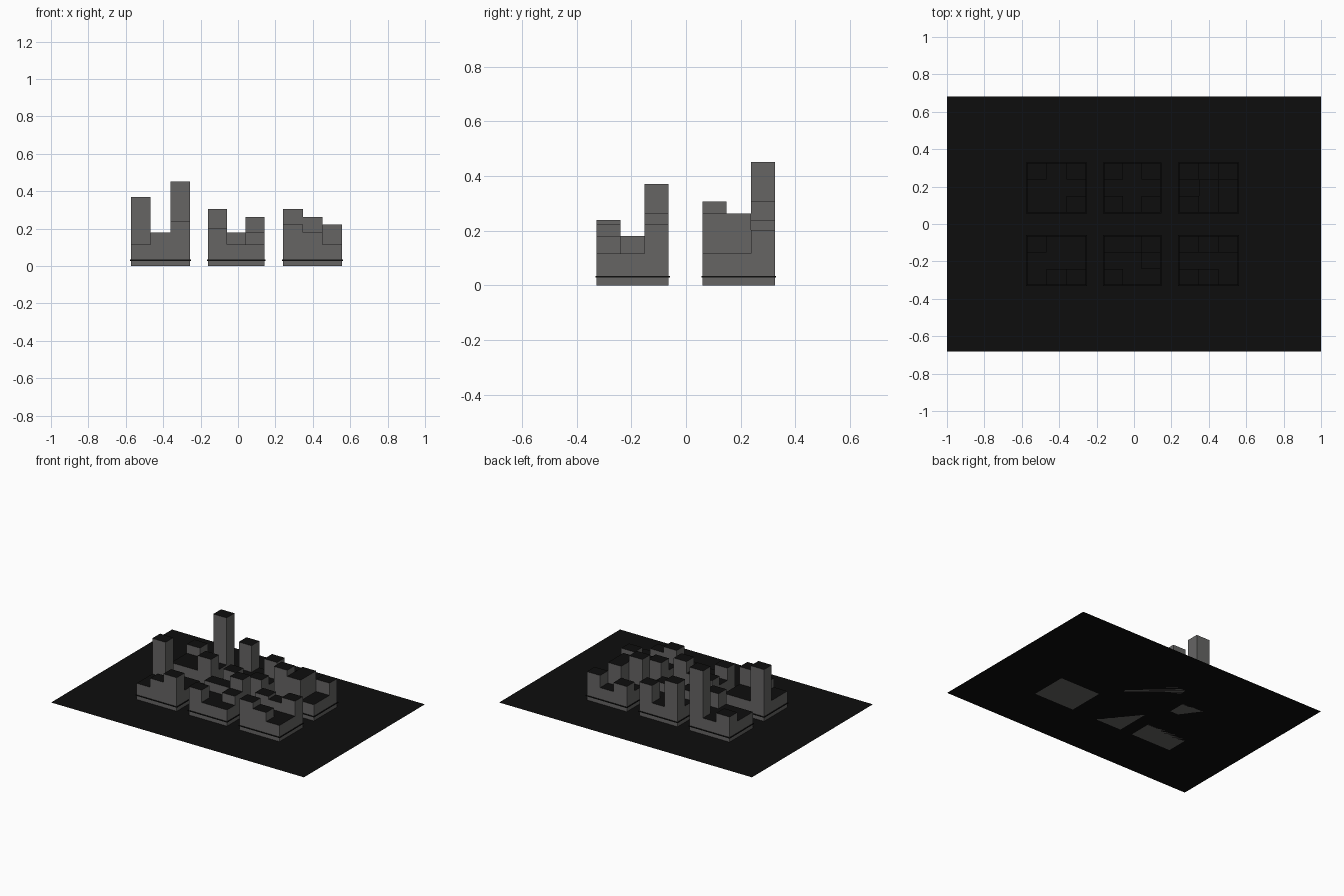
import bpy, bmesh
from mathutils import Matrix

if "Cube" in bpy.data.objects:
    bpy.data.objects.remove(bpy.data.objects["Cube"])


def make_material(name, value):
    m = bpy.data.materials.new(name)
    m.diffuse_color = (value * 1.02, value, value * 0.98, 1)
    m.use_nodes = True
    m.node_tree.nodes["Principled BSDF"].inputs["Base Color"].default_value = m.diffuse_color
    return m


black = make_material("black asphalt", 0.0042)
grey = make_material("grey wall", 0.13)


def box(bm, x0, x1, y0, y1, z0, z1):
    mat = (Matrix.Translation(((x0 + x1) / 2, (y0 + y1) / 2, (z0 + z1) / 2))
           @ Matrix.Diagonal((x1 - x0, y1 - y0, z1 - z0, 1)))
    bmesh.ops.create_cube(bm, size=1, matrix=mat)


def finish(bm, name, mats, black_tops=False):
    bm.normal_update()
    if black_tops:                      # roofs black, walls grey
        for f in bm.faces:
            f.material_index = 1 if f.normal.z > 0.5 else 0
    me = bpy.data.meshes.new(name)
    bm.to_mesh(me)
    bm.free()
    for m in mats:
        me.materials.append(m)
    ob = bpy.data.objects.new(name, me)
    bpy.context.collection.objects.link(ob)


# Flat ground sheet
bm = bmesh.new()
bmesh.ops.create_grid(bm, x_segments=1, y_segments=1, size=1,
                      matrix=Matrix.Diagonal((1, 0.683, 1, 1)))
finish(bm, "ground_sheet", [black])

# City blocks: position ranges, and roof heights (rows run front to back)
L = 0.116
X = {"left": (-0.572, -0.256), "middle": (-0.16, 0.142), "right": (0.241, 0.557)}
Y = {"front": (-0.327, -0.064), "back": (0.061, 0.325)}
HEIGHTS = {
    ("left", "front"): [(L, .18, .24), (L, L, L), (.37, L, L)],
    ("middle", "front"): [(.203, L, L), (L, L, .18), (.18, .18, .263)],
    ("right", "front"): [(.222, .18, L), (L, L, L), (.20, .18, .222)],
    ("left", "back"): [(L, L, .222), (L, L, L), (.18, L, .452)],
    ("middle", "back"): [(.18, L, .18), (L, L, L), (.306, L, .24)],
    ("right", "back"): [(.306, .263, L), (L, .263, L), (.18, L, .203)],
}

for (side, depth), rows in HEIGHTS.items():
    (x0, x1), (y0, y1) = X[side], Y[depth]
    dx, dy = (x1 - x0) / 3, (y1 - y0) / 3
    tag = f"{depth}_{side}"

    # Podium under the towers
    bm = bmesh.new()
    box(bm, x0, x1, y0, y1, 0, 0.028)
    finish(bm, tag + "_podium", [grey, black], True)

    # Thin black ledge around the podium
    bm = bmesh.new()
    e = 0.005
    box(bm, x0 - e, x1 + e, y0 - e, y1 + e, 0.028, 0.034)
    finish(bm, tag + "_ledge", [black])

    # Three by three towers
    bm = bmesh.new()
    for j, row in enumerate(rows):
        for i, h in enumerate(row):
            box(bm, x0 + i * dx, x0 + (i + 1) * dx,
                y0 + j * dy, y0 + (j + 1) * dy, 0.034, h)
    finish(bm, tag + "_towers", [grey, black], True)
